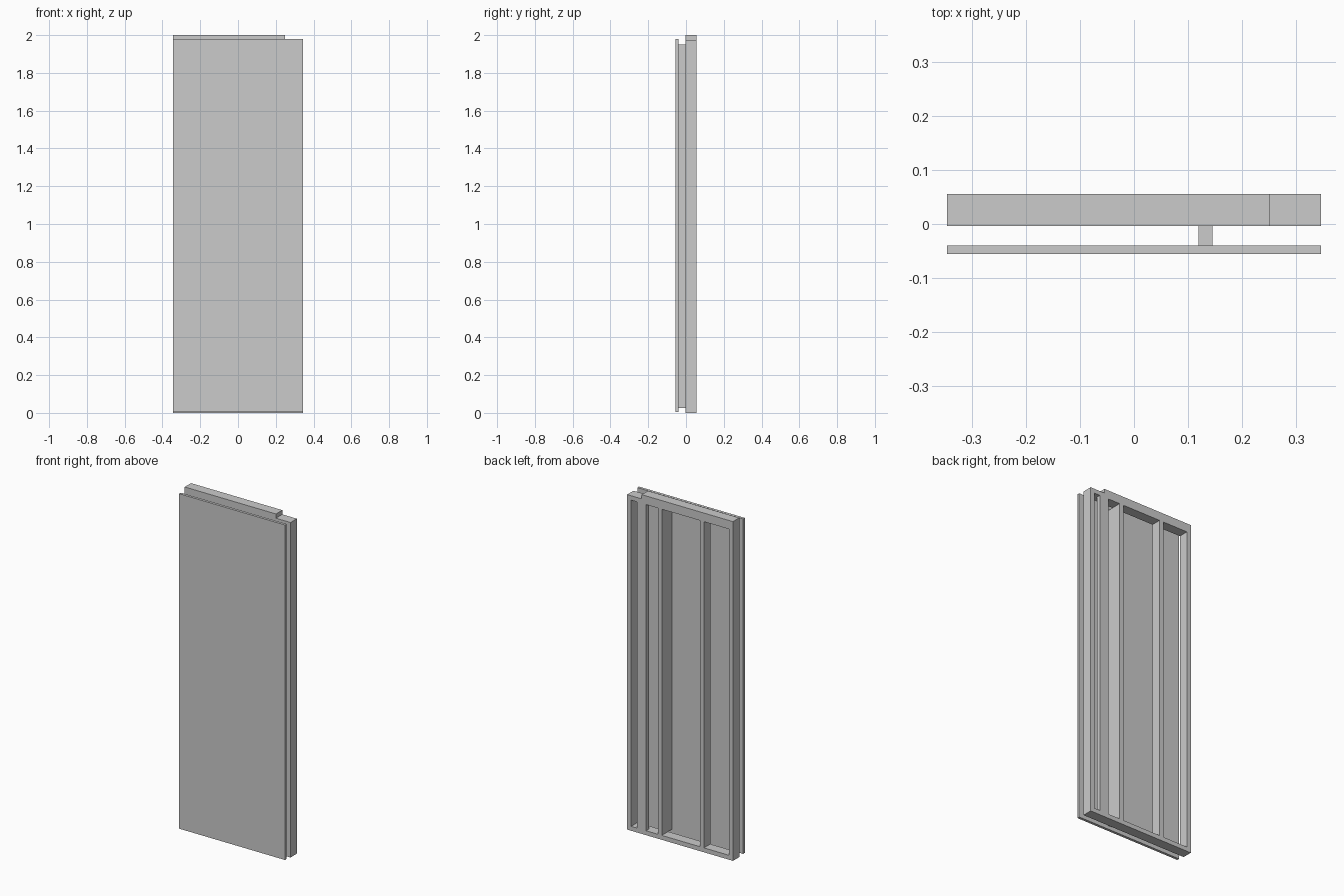
import bpy

if "Cube" in bpy.data.objects:
    bpy.data.objects.remove(bpy.data.objects["Cube"])

W = 0.345          # half width of the wall section
T = 0.026          # timber thickness
BACK, FRONT = 0.0555, -0.0035   # frame depth range
PANEL = (-0.055, -0.0395)       # sheet depth range
Z0, Z1 = T, 1.949  # stud height range


def box(name, x, y, z):
    """Axis-aligned box from (min, max) ranges."""
    bpy.ops.mesh.primitive_cube_add(
        size=1, location=[(a + b) / 2 for a, b in (x, y, z)])
    ob = bpy.context.object
    ob.name = name
    ob.scale = [b - a for a, b in (x, y, z)]
    bpy.ops.object.transform_apply(location=False, rotation=False, scale=True)
    return ob


depth = (FRONT, BACK)

# horizontal plates
box("bottom_plate", (-W, W), depth, (0, Z0))
box("lower_top_plate", (-W, W), depth, (Z1, 1.975))
box("upper_top_plate", (-W, 0.25), depth, (1.975, 2.0))

# full-depth upright studs
for name, x in (("left_end_stud", -W), ("left_inner_stud", -0.156),
                ("right_end_stud", W - T)):
    box(name, (x, x + T), depth, (Z0, Z1))

# deep stud reaching forward to the sheet
box("deep_stud", (0.119, 0.145), (PANEL[1], BACK), (Z0, Z1))

# stud turned flat against the back
box("flat_stud", (0.222, 0.281), (BACK - T, BACK), (Z0, Z1))

# front sheet
box("front_panel", (-W, W), PANEL, (0.005, 1.98))
